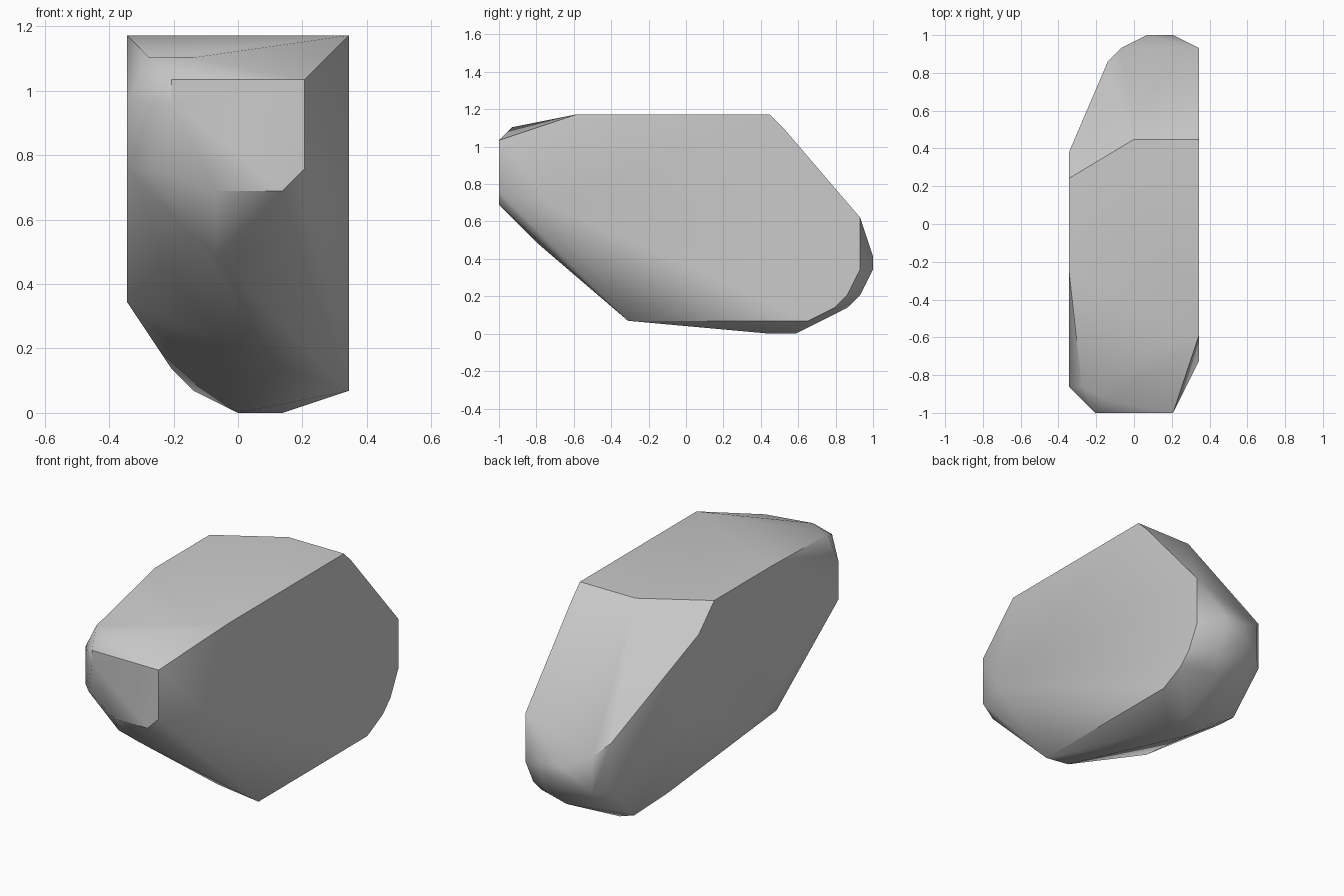
import bpy
import bmesh
from math import radians

cube = bpy.data.objects.get("Cube")
if cube:
    bpy.data.objects.remove(cube, do_unlink=True)

# The body is a convex lump whose corners sit on a regular grid
GRID = 2 / 29
HALF_LENGTH = 1.0

# Corners of the flat left side, as (y, z) steps
left_side = [(6, 17), (21, 17), (22, 16), (28, 9), (28, 5), (27, 3),
             (26, 2), (24, 1), (10, 1), (4, 10)]
# Corners of the flat right side
right_side = [(11, 17), (18, 17), (20, 15), (20, 9), (13, 5), (10, 5),
              (2, 11), (2, 14)]
# Corners of the flat nose, as (x, z) steps
nose = [(-3, 15), (3, 15), (3, 11), (2, 10), (-1, 10), (-3, 14)]
# Rounded corners between the flat areas, as (x, y, z) steps
nose_bevel = [(-4, 2, 16), (-2, 1, 16), (-4, 1, 14), (-4, 1, 11),
              (-2, 2, 8), (-1, 3, 7), (2, 9, 2)]
back_bevel = [(0, 21, 17), (-3, 24, 10), (-2, 27, 8), (-2, 27, 4),
              (-1, 28, 7), (-1, 28, 4), (3, 28, 3), (2, 27, 2)]
keel = [(-3, 21, 2), (-2, 24, 1), (0, 21, 0), (0, 23, 0), (2, 21, 0), (2, 23, 0)]

corners = [(5, y, z) for y, z in left_side]
corners += [(-5, y, z) for y, z in right_side]
corners += [(x, 0, z) for x, z in nose]
corners += [(x, 29, z) for x in (1, 3) for z in (5, 6)]
corners += nose_bevel + back_bevel + keel


def hull_object(name, points, material):
    """Wrap the points in a convex skin and smooth its shallow edges."""
    bm = bmesh.new()
    for x, y, z in points:
        bm.verts.new((x * GRID, y * GRID - HALF_LENGTH, z * GRID))
    result = bmesh.ops.convex_hull(bm, input=bm.verts)
    unused = {v for v in result["geom_interior"] + result["geom_unused"]
              if isinstance(v, bmesh.types.BMVert)}
    bmesh.ops.delete(bm, geom=list(unused), context="VERTS")
    bmesh.ops.dissolve_limit(bm, angle_limit=radians(1),
                             verts=bm.verts, edges=bm.edges)
    bmesh.ops.recalc_face_normals(bm, faces=bm.faces)
    mesh = bpy.data.meshes.new(name)
    bm.to_mesh(mesh)
    bm.free()
    mesh.materials.append(material)
    obj = bpy.data.objects.new(name, mesh)
    bpy.context.collection.objects.link(obj)
    bpy.ops.object.select_all(action="DESELECT")
    obj.select_set(True)
    bpy.context.view_layer.objects.active = obj
    bpy.ops.object.shade_smooth_by_angle(angle=radians(38))
    return obj


# Plain grey finish
grey = bpy.data.materials.new("light_grey")
grey.use_nodes = True
colour = (0.6, 0.6, 0.6, 1)
grey.diffuse_color = colour
grey.node_tree.nodes["Principled BSDF"].inputs["Base Color"].default_value = colour

hull_object("body", corners, grey)
